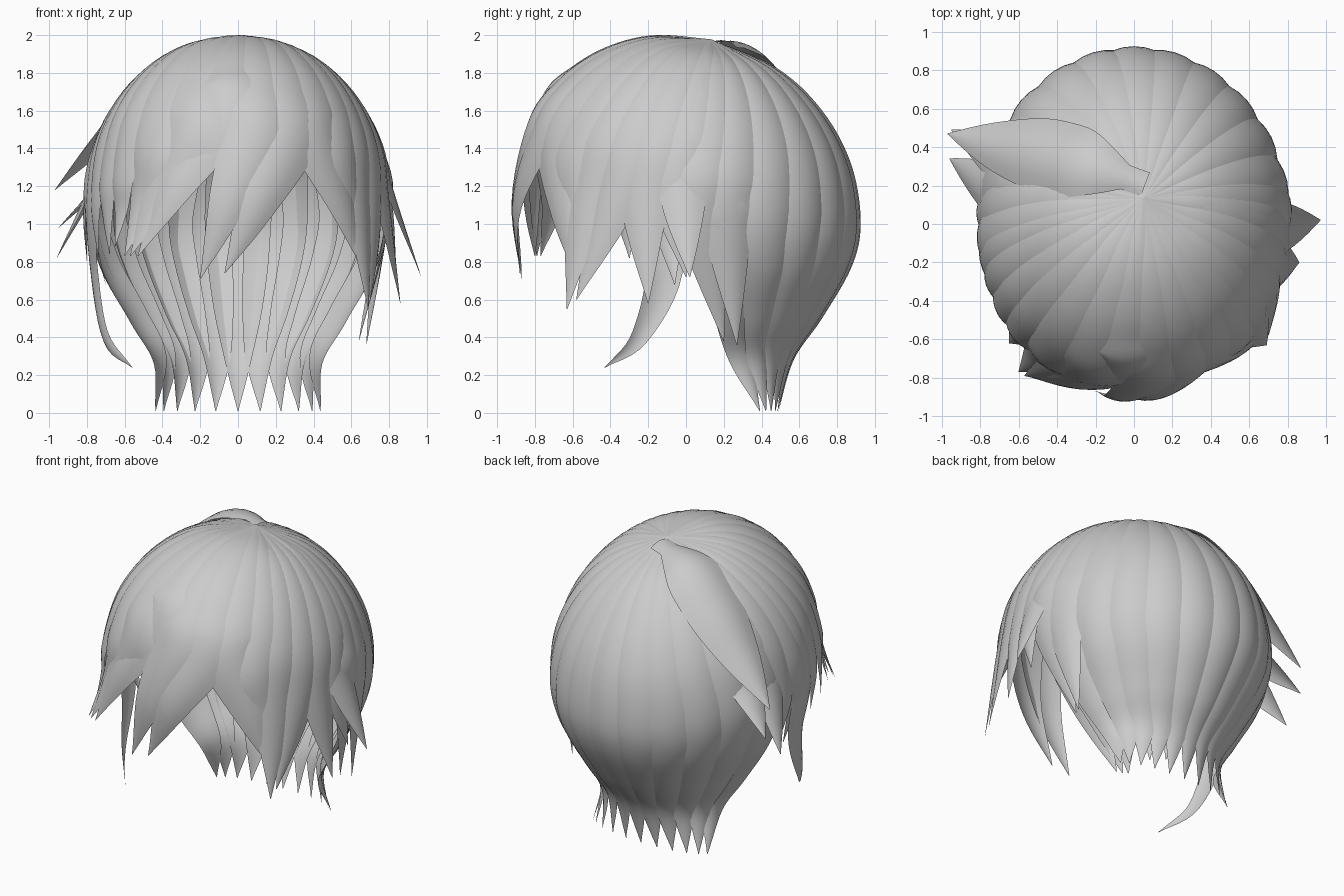
import bpy, bmesh
from math import sin, cos, pi, radians
from mathutils import Vector

if "Cube" in bpy.data.objects:
    bpy.data.objects.remove(bpy.data.objects["Cube"])

RX, RY, RZ, CZ = 0.82, 0.925, 0.9, 1.1
CROWN = Vector((0.06, 0.14, 0.98)).normalized()


def dome(a, t):
    """Point on the head dome, t=0 at the crown, t=1 at the equator."""
    e = Vector((cos(a), sin(a), 0))
    d = CROWN.slerp(e, t)
    return Vector((d.x * RX, d.y * RY, CZ + d.z * RZ - 0.08 * d.y))


def push_out(p):
    """Move a point sideways onto the dome (or onto its rim height)."""
    h = max(0, (p.z - CZ) / RZ)
    k = (1 - h * h) ** 0.5 / ((p.x / RX) ** 2 + (p.y / RY) ** 2) ** 0.5
    return Vector((p.x * k, p.y * k, p.z))


def spline(pts, n=6):
    """Catmull-Rom curve through the points."""
    p = [pts[0] * 2 - pts[1]] + pts + [pts[-1] * 2 - pts[-2]]
    out = []
    for i in range(1, len(p) - 2):
        a, b, c, d = p[i - 1:i + 3]
        for k in range(n):
            t = k / n
            out.append(0.5 * (2 * b + (c - a) * t + (2 * a - 5 * b + 4 * c - d) * t * t
                              + (3 * b - a - 3 * c + d) * t ** 3))
    return out + [pts[-1]]


def lock(name, pts, width, u0=0.5, power=1.6, grow=1.1, root=0.1, bulge=0.2):
    """Curved, tapering strand sheet following a path over the head."""
    path = spline([Vector(p) for p in pts])
    dist = [0]
    for a, b in zip(path, path[1:]):
        dist.append(dist[-1] + (b - a).length)
    bm = bmesh.new()
    rows = []
    for i, p in enumerate(path):
        u = dist[i] / dist[-1]
        tan = (path[min(i + 1, len(path) - 1)] - path[max(i - 1, 0)]).normalized()
        n = Vector((p.x / RX ** 2, p.y / RY ** 2, max(p.z - CZ, 0) / RZ ** 2))
        n = (n - tan * n.dot(tan)).normalized()
        side = n.cross(tan)
        h = width / 2 * max(root, sin(min(1, dist[i] / grow) * pi / 2))
        h *= 1 - (max(0, u - u0) / (1 - u0)) ** power
        h = max(h, 0.002)
        row = []
        for j in range(-3, 4):
            s = j / 3
            drop = (h * s) ** 2 / 1.7 + bulge * h * s * s
            row.append(bm.verts.new(p + side * h * s - n * drop))
        rows.append(row)
    for r, q in zip(rows, rows[1:]):
        for j in range(6):
            bm.faces.new((r[j], r[j + 1], q[j + 1], q[j]))
    for f in bm.faces:
        f.smooth = True
    me = bpy.data.meshes.new(name)
    bm.to_mesh(me)
    bm.free()
    ob = bpy.data.objects.new(name, me)
    bpy.context.collection.objects.link(ob)
    return ob


def head_lock(name, deg, tail, width, reach=1.0, wrap=False, **kw):
    a = radians(deg)
    pts = [dome(a, reach * t) for t in (0, 0.28, 0.52, 0.76, 1)]
    tail = [Vector(p) for p in tail]
    if wrap:    # keep the free part hugging the dome
        tail.insert(0, push_out(pts[-1].lerp(tail[0], 0.5)))
    return lock(name, pts + tail, width, **kw)


# back hair: falls over the back and gathers at the nape
N = 11
for i in range(N):
    deg = 14 + 152 * i / (N - 1)
    a = radians(deg)
    c, s = cos(a), sin(a)
    tail = [(0.74 * c, 0.06 + 0.82 * s, 0.78), (0.57 * c, 0.14 + 0.58 * s, 0.5),
            (0.44 * c, 0.22 + 0.35 * s, 0.28), (0.45 * c, 0.36 + 0.13 * s, 0.01)]
    head_lock("back_lock", deg, tail, 0.36, u0=0.45, power=2.2)

# front fringe: (azimuth, tip, width, reach)
fringe = [(-150, (-0.68, -0.50, 0.84), 0.38, 0.93), (-140, (-0.65, -0.62, 0.88), 0.40, 0.93),
          (-126, (-0.60, -0.77, 0.83), 0.46, 0.85), (-111, (-0.57, -0.79, 0.83), 0.48, 0.75),
          (-98, (-0.53, -0.80, 0.83), 0.44, 0.65), (-84, (-0.20, -0.87, 0.71), 0.40, 0.75),
          (-71, (-0.07, -0.88, 0.74), 0.44, 0.75), (-58, (0.66, -0.60, 0.76), 0.46, 0.75),
          (-46, (0.68, -0.58, 0.76), 0.42, 0.85)]
for deg, tip, w, reach in fringe:
    head_lock("fringe_lock", deg, [tip], w, reach=reach, wrap=True, u0=0.45, power=1.5)

# side locks
sides = [(-36, (0.69, -0.63, 0.55), 0.38), (-25, (0.70, -0.58, 0.60), 0.38),
         (-14, (0.86, -0.20, 0.58), 0.38), (-4, (0.84, 0.0, 0.72), 0.36),
         (5, (0.64, 0.20, 0.38), 0.36), (14, (0.68, 0.27, 0.36), 0.36),
         (-174, (-0.70, -0.06, 0.68), 0.38), (-160, (-0.74, -0.30, 0.82), 0.38),
         (176, (-0.80, 0.12, 0.80), 0.36)]
for deg, tip, w in sides:
    head_lock("side_lock", deg, [tip], w, u0=0.5, power=1.4)

# long curling lock beside the left cheek
head_lock("cheek_lock", -168, [(-0.78, -0.12, 0.75), (-0.71, -0.25, 0.4), (-0.56, -0.43, 0.24)],
          0.28, u0=0.5)

# flicked-out spikes on both sides
head_lock("right_spike", -2, [(0.97, 0.02, 0.72)], 0.30, reach=0.92, u0=0.6)
head_lock("left_spike", 168, [(-0.96, 0.34, 0.82)], 0.34, reach=0.92, u0=0.6)
head_lock("left_spike", 158, [(-0.95, 0.49, 0.98)], 0.34, reach=0.88, u0=0.6)

# broad lock swept over the left back of the crown
lock("swept_lock", [(0.06, 0.21, 1.97), (-0.25, 0.32, 1.94), (-0.52, 0.39, 1.73),
                    (-0.75, 0.43, 1.46), (-0.97, 0.47, 1.18)],
     0.40, u0=0.45, power=1.7, grow=0.5, root=0.34, bulge=0.25)
